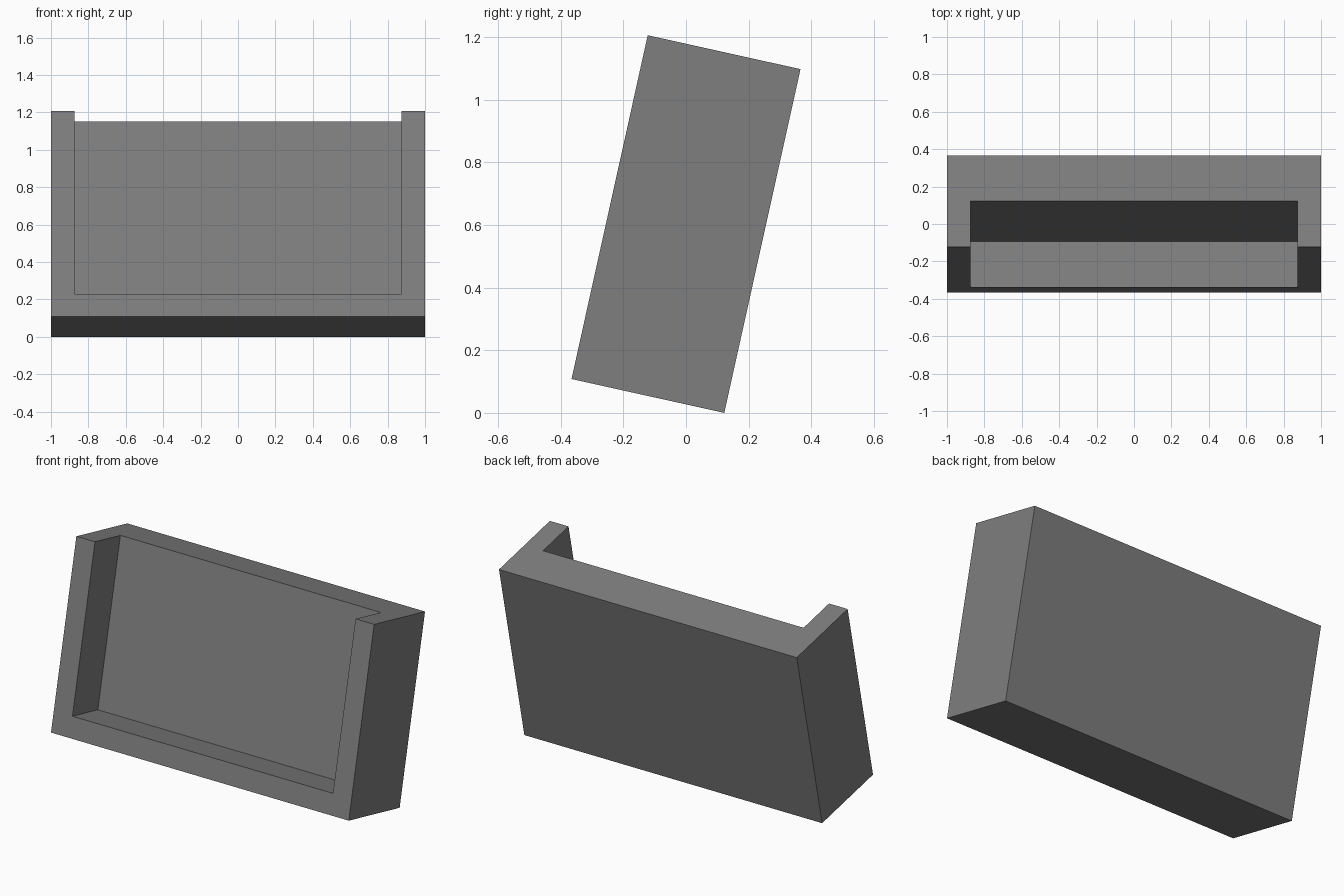
import bpy, math
from mathutils import Matrix

if "Cube" in bpy.data.objects:
    bpy.data.objects.remove(bpy.data.objects["Cube"])

W, D, H = 2.0, 0.5, 1.125      # outer size before leaning
WALL, DEPTH = 0.125, 0.25      # rim thickness, recess depth
TILT = math.radians(12.5)
MID_Z = (H * math.cos(TILT) + D * math.sin(TILT)) / 2

# lean back about x, then raise so the lower rear edge rests on z = 0
LEAN = Matrix.Translation((0, 0, MID_Z)) @ Matrix.Rotation(-TILT, 4, 'X')

grey = bpy.data.materials.new("mid_grey")
grey.diffuse_color = (0.21, 0.21, 0.21, 1)
grey.use_nodes = True
grey.node_tree.nodes["Principled BSDF"].inputs["Base Color"].default_value = grey.diffuse_color


def box(name, lo, hi):
    """Leaning box given by its corners in the untilted frame."""
    bpy.ops.mesh.primitive_cube_add(size=1)
    ob = bpy.context.object
    ob.name = name
    size = [b - a for a, b in zip(lo, hi)]
    mid = [(a + b) / 2 for a, b in zip(lo, hi)]
    ob.data.transform(LEAN @ Matrix.Translation(mid) @ Matrix.Diagonal((*size, 1)))
    ob.data.materials.append(grey)
    return ob


# solid leaning block
tray = box("leaning_tray", (-W/2, -D/2, -H/2), (W/2, D/2, H/2))

# recess open at the front and top
cutter = box("recess_cutter", (-W/2 + WALL, -D/2 - 0.2, -H/2 + WALL),
             (W/2 - WALL, -D/2 + DEPTH, H/2 + 0.2))
cutter.hide_render = True
cutter.hide_set(True)
cutter.display_type = 'WIRE'

cut = tray.modifiers.new("recess", 'BOOLEAN')
cut.operation = 'DIFFERENCE'
cut.solver = 'EXACT'
cut.object = cutter
